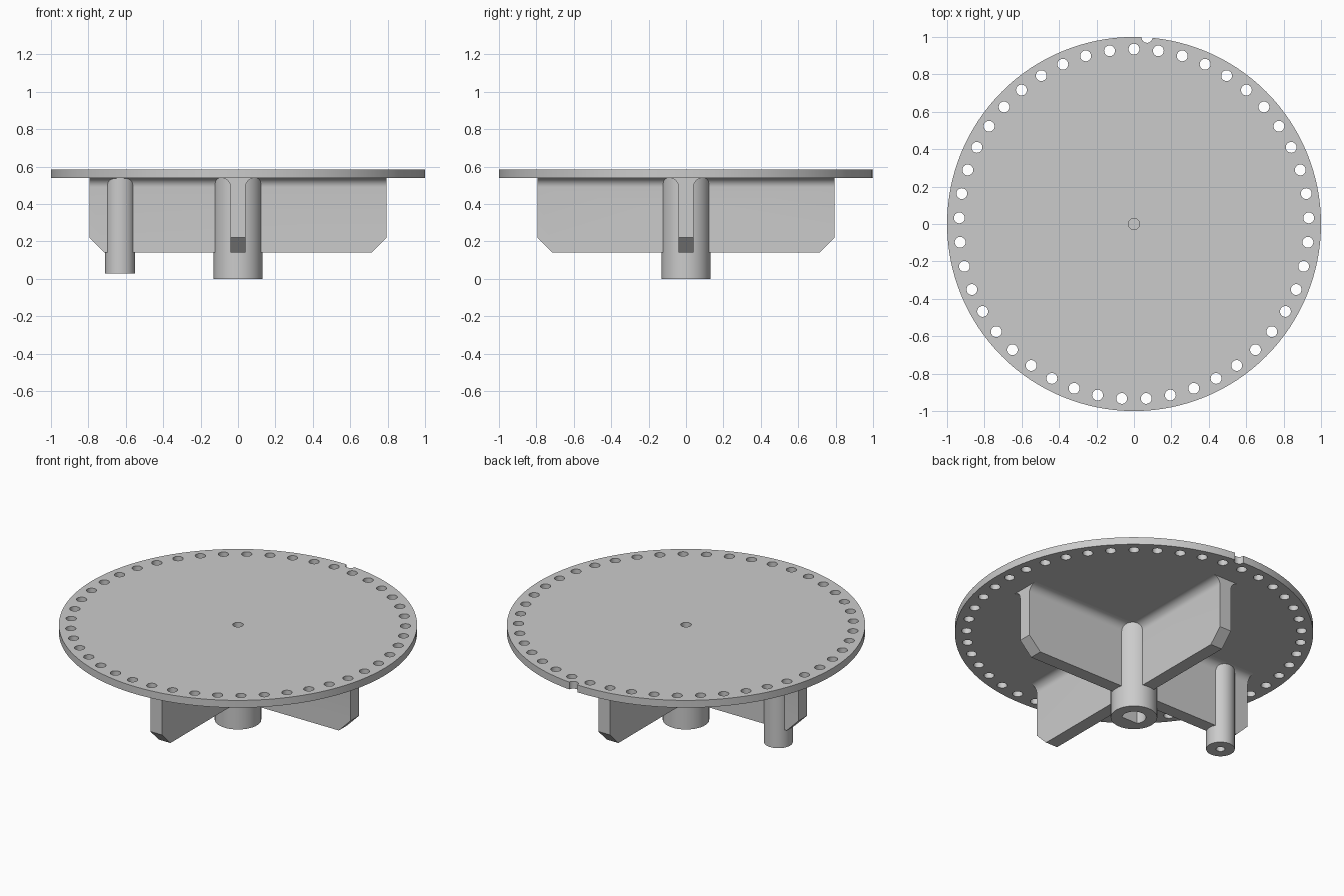
import bpy, bmesh
from math import sin, cos, pi, radians, asin
from mathutils import Matrix, Vector

cube = bpy.data.objects.get("Cube")
if cube:
    bpy.data.objects.remove(cube, do_unlink=True)

TOP, UNDER = 0.585, 0.54          # disc faces
FIN_HALF, FIN_REACH, FIN_LOW = 0.04, 0.795, 0.14
FILLET, CHAMFER = 0.05, 0.08
POST_X = -0.63

grey = bpy.data.materials.new("plain grey")
grey.use_nodes = True
grey.diffuse_color = (0.6, 0.6, 0.6, 1)
grey.node_tree.nodes["Principled BSDF"].inputs["Base Color"].default_value = (0.6, 0.6, 0.6, 1)


def prism(bm, outline, low, high, matrix=Matrix()):
    """Extrude a closed 2D outline from low to high along local z."""
    rings = [[bm.verts.new(matrix @ Vector((x, y, z))) for x, y in outline] for z in (low, high)]
    count = len(outline)
    bm.faces.new(rings[0][::-1])
    bm.faces.new(rings[1])
    for i in range(count):
        j = (i + 1) % count
        bm.faces.new((rings[0][i], rings[0][j], rings[1][j], rings[1][i]))


def circle(radius, sides, x=0, y=0):
    return [(x + radius * cos(2 * pi * i / sides), y + radius * sin(2 * pi * i / sides))
            for i in range(sides)]


def make_object(name, bm):
    bmesh.ops.recalc_face_normals(bm, faces=bm.faces)
    mesh = bpy.data.meshes.new(name)
    bm.to_mesh(mesh)
    bm.free()
    mesh.materials.append(grey)
    obj = bpy.data.objects.new(name, mesh)
    bpy.context.collection.objects.link(obj)
    return obj


def cylinder(name, radius, sides, low, high, x=0):
    bm = bmesh.new()
    prism(bm, circle(radius, sides, x), low, high)
    return make_object(name, bm)


def fin_pair(name, turn):
    """Bar across the hub, flared into the disc and chamfered at both lower ends."""
    flare = []
    for i in range(9):
        a = pi / 2 * i / 8
        flare.append((FIN_HALF + FILLET * (1 - cos(a)), UNDER - FILLET * (1 - sin(a))))
    half = [(FIN_HALF, FIN_LOW)] + flare
    outline = half + [(-y, z) for y, z in reversed(half)]
    bm = bmesh.new()
    # Outline runs in y and z, extruded along x
    to_x = Matrix(((0, 0, 1, 0), (1, 0, 0, 0), (0, 1, 0, 0), (0, 0, 0, 1)))
    prism(bm, outline, -FIN_REACH, FIN_REACH, to_x)
    for side in (-1, 1):
        cut = bmesh.ops.bisect_plane(
            bm, geom=bm.verts[:] + bm.edges[:] + bm.faces[:], clear_outer=True,
            plane_co=(side * FIN_REACH, 0, FIN_LOW + CHAMFER), plane_no=(side, 0, -1))
        edges = [e for e in cut["geom_cut"] if isinstance(e, bmesh.types.BMEdge)]
        bmesh.ops.holes_fill(bm, edges=edges)
    bmesh.ops.rotate(bm, verts=bm.verts, matrix=Matrix.Rotation(turn, 3, "Z"))
    return make_object(name, bm)


# Solid parts
parts = [
    cylinder("disc", 1.0, 128, UNDER, TOP),
    cylinder("hub", 0.13, 48, 0, UNDER),
    cylinder("handle_post", 0.08, 40, 0.03, UNDER, POST_X),
    fin_pair("side_fins", 0),
    fin_pair("front_back_fins", pi / 2),
]

# Holes: rim ring, edge notch, centre hole, post hole and D-shaped shaft socket
bm = bmesh.new()
for i in range(45):
    a = radians(90 + 8 * i)
    prism(bm, circle(0.029, 24, 0.935 * cos(a), 0.935 * sin(a)), 0.5, 0.65)
notch = radians(86)
prism(bm, circle(0.029, 24, cos(notch), sin(notch)), 0.5, 0.65)
prism(bm, circle(0.03, 24), 0.47, 0.65)
prism(bm, circle(0.025, 24, POST_X), -0.1, 0.3)
socket_radius, flat = 0.067, 0.039
start = -asin(flat / socket_radius)
sweep = pi - 2 * start
socket = [(socket_radius * cos(start + sweep * i / 30), socket_radius * sin(start + sweep * i / 30))
          for i in range(31)]
prism(bm, socket, -0.1, 0.35)
cutter = make_object("hole_cutter", bm)
cutter.hide_render = True

for part in parts:
    mod = part.modifiers.new("holes", "BOOLEAN")
    mod.operation = "DIFFERENCE"
    mod.solver = "EXACT"
    mod.object = cutter
    bpy.ops.object.select_all(action="DESELECT")
    part.select_set(True)
    bpy.context.view_layer.objects.active = part
    bpy.ops.object.modifier_apply(modifier=mod.name)
    bpy.ops.object.shade_smooth_by_angle(angle=radians(30))

bpy.data.objects.remove(cutter, do_unlink=True)
